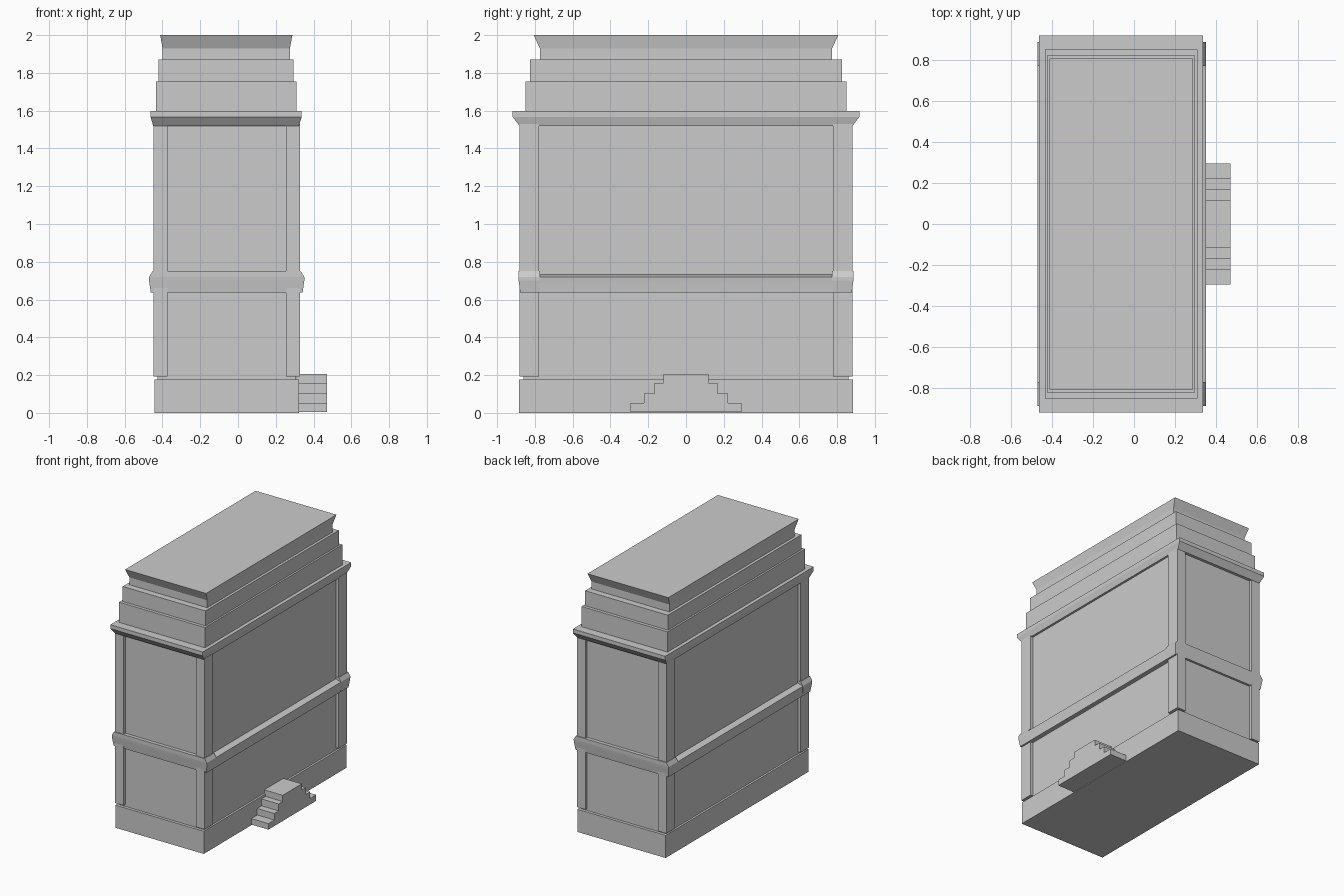
import bpy, bmesh

if "Cube" in bpy.data.objects:
    bpy.data.objects.remove(bpy.data.objects["Cube"])

CX = -0.06  # the block sits left of centre because the steps project to the right


def loft(name, rings, cx=CX, cy=0.0):
    """Stack of rectangles (half x, half y, z) joined into one closed solid."""
    bm = bmesh.new()
    loops = []
    for hx, hy, z in rings:
        loops.append([bm.verts.new((cx + sx * hx, cy + sy * hy, z))
                      for sx, sy in ((-1, -1), (1, -1), (1, 1), (-1, 1))])
    for a, b in zip(loops, loops[1:]):
        for i in range(4):
            j = (i + 1) % 4
            bm.faces.new((a[i], a[j], b[j], b[i]))
    bm.faces.new(loops[0][::-1])
    bm.faces.new(loops[-1])
    return finish(name, bm)


def finish(name, bm):
    bmesh.ops.recalc_face_normals(bm, faces=bm.faces)
    me = bpy.data.meshes.new(name)
    bm.to_mesh(me)
    bm.free()
    ob = bpy.data.objects.new(name, me)
    bpy.context.collection.objects.link(ob)
    return ob


def box(name, hx, hy, z0, z1, cx=CX, cy=0.0):
    return loft(name, [(hx, hy, z0), (hx, hy, z1)], cx, cy)


# Plinth and recessed wall core
box("plinth", 0.382, 0.883, 0.0, 0.177)
box("wall_core", 0.366, 0.86, 0.17, 1.54)

# Corner pilasters
for sx, side in ((-1, "left"), (1, "right")):
    for sy, end in ((-1, "front"), (1, "back")):
        box(f"pilaster_{end}_{side}", 0.0375, 0.052, 0.192, 1.53,
            CX + sx * 0.3505, sy * 0.829)

# Middle band: long belt, plus taller caps on the short ends
loft("belt_sides", [(0.402, 0.875, 0.637), (0.407, 0.884, 0.69),
                    (0.411, 0.884, 0.72), (0.366, 0.884, 0.733)])
for sy, end in ((-1, "front"), (1, "back")):
    bm_rings = [(0.402, 0.048, 0.637), (0.411, 0.056, 0.70),
                (0.411, 0.058, 0.72), (0.392, 0.058, 0.75)]
    loft(f"belt_{end}", bm_rings, CX, sy * 0.83)

# Main cornice
loft("cornice", [(0.386, 0.882, 1.52), (0.400, 0.918, 1.567), (0.400, 0.918, 1.597)], -0.063)

# Stepped attic
box("attic_lower", 0.372, 0.85, 1.59, 1.755, -0.063)
box("attic_upper", 0.358, 0.825, 1.75, 1.872, -0.063)

# Flared roof cap
loft("roof_cap", [(0.337, 0.774, 1.865), (0.337, 0.774, 1.93), (0.350, 0.806, 2.0)], -0.062)

# Double-sided entrance steps, one stepped profile extruded outward
half = [(0.295, 0.005), (0.295, 0.052), (0.222, 0.052), (0.222, 0.103),
        (0.168, 0.103), (0.168, 0.157), (0.118, 0.157), (0.118, 0.206)]
outline = half + [(-y, z) for y, z in reversed(half)]
bm = bmesh.new()
face = bm.faces.new([bm.verts.new((0.31, y, z)) for y, z in outline])
ext = bmesh.ops.extrude_face_region(bm, geom=[face], use_keep_orig=True)
bmesh.ops.translate(bm, vec=(0.16, 0, 0),
                    verts=[v for v in ext["geom"] if isinstance(v, bmesh.types.BMVert)])
finish("entrance_steps", bm)
